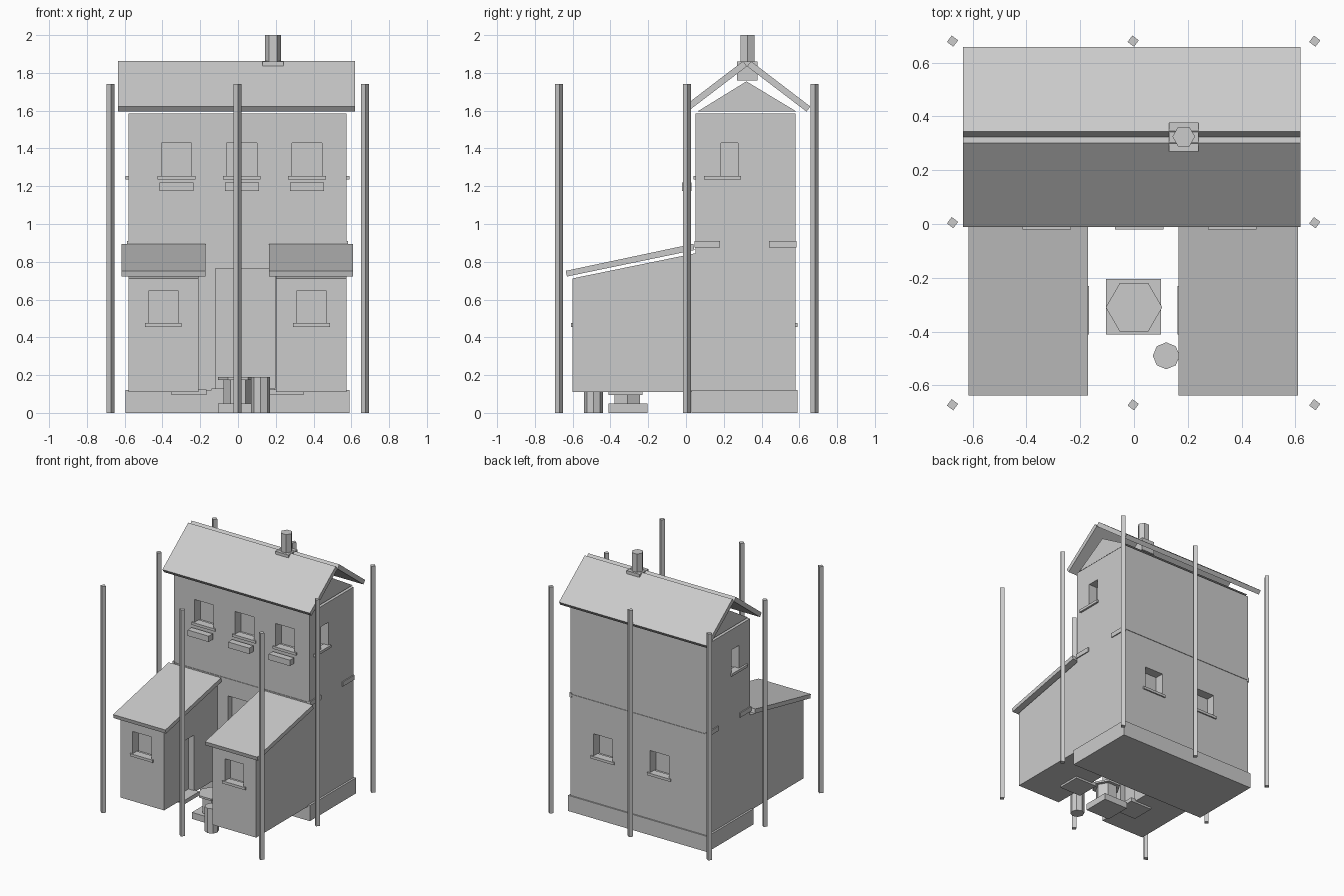
import bpy, bmesh, math
from mathutils import Matrix

cube = bpy.data.objects.get("Cube")
if cube:
    bpy.data.objects.remove(cube, do_unlink=True)

GREY = (0.6, 0.6, 0.6, 1)
stone = bpy.data.materials.new("plain_grey")
stone.use_nodes = True
stone.diffuse_color = GREY
stone.node_tree.nodes["Principled BSDF"].inputs["Base Color"].default_value = GREY


def finish(name, bm):
    bmesh.ops.recalc_face_normals(bm, faces=bm.faces)
    mesh = bpy.data.meshes.new(name)
    bm.to_mesh(mesh)
    bm.free()
    mesh.materials.append(stone)
    obj = bpy.data.objects.new(name, mesh)
    bpy.context.collection.objects.link(obj)
    return obj


def add_box(bm, x, y, z):
    size = Matrix.Diagonal((x[1] - x[0], y[1] - y[0], z[1] - z[0], 1))
    mid = Matrix.Translation((sum(x) / 2, sum(y) / 2, sum(z) / 2))
    bmesh.ops.create_cube(bm, size=1, matrix=mid @ size)


def boxes(name, *ranges):
    bm = bmesh.new()
    for r in ranges:
        add_box(bm, *r)
    return finish(name, bm)


def extrude_x(name, x0, x1, outline):
    """Side outline in (y, z) extruded along x."""
    bm = bmesh.new()
    face = bm.faces.new([bm.verts.new((x0, y, z)) for y, z in outline])
    moved = bmesh.ops.extrude_face_region(bm, geom=[face])["geom"]
    verts = [v for v in moved if isinstance(v, bmesh.types.BMVert)]
    bmesh.ops.translate(bm, verts=verts, vec=(x1 - x0, 0, 0))
    return finish(name, bm)


def prism(name, sides, radius, x, y, z0, z1, turn=0):
    bm = bmesh.new()
    place = Matrix.Translation((x, y, (z0 + z1) / 2)) @ Matrix.Rotation(turn, 4, "Z")
    bmesh.ops.create_cone(bm, cap_ends=True, segments=sides, radius1=radius,
                          radius2=radius, depth=z1 - z0, matrix=place)
    return finish(name, bm)


def carve(wall, ranges):
    """Cut recesses into a wall and drop the cutter."""
    cutter = boxes("cutter", *ranges)
    cutter.hide_render = True
    mod = wall.modifiers.new("recesses", "BOOLEAN")
    mod.operation = "DIFFERENCE"
    mod.solver = "EXACT"
    mod.object = cutter
    bpy.context.view_layer.objects.active = wall
    bpy.ops.object.modifier_apply(modifier=mod.name)
    bpy.data.objects.remove(cutter, do_unlink=True)


# Main house: plinth, walls with recessed openings, gable block
boxes("plinth", ((-0.595, 0.59), (0.03, 0.59), (0, 0.12)))
house = boxes("house_walls", ((-0.58, 0.575), (0.05, 0.58), (0.11, 1.585)))
upper_x = (-0.325, 0.02, 0.365)
back_x = (-0.18, 0.3)
HALF = 0.08
UPPER = (1.25, 1.43)
LOWER = (0.47, 0.645)
holes = [((x - HALF, x + HALF), (0, 0.12), UPPER) for x in upper_x]
holes += [((x - HALF, x + HALF), (0.51, 0.65), LOWER) for x in back_x]
holes += [(x, (0.185, 0.275), UPPER) for x in ((-0.65, -0.51), (0.505, 0.65))]
holes.append(((-0.12, 0.195), (0, 0.1), (0.125, 0.765)))
carve(house, holes)
extrude_x("gable_block", -0.57, 0.565, [(0.06, 1.595), (0.585, 1.595), (0.32, 1.755)])

# Window sills and floating flower boxes
for x in upper_x:
    boxes("upper_sill", ((x - 0.1, x + 0.1), (0.04, 0.1), (1.235, 1.255)))
    boxes("flower_box", ((x - 0.09, x + 0.09), (-0.02, 0.03), (1.175, 1.22)))
for x in back_x:
    boxes("back_sill", ((x - 0.1, x + 0.1), (0.53, 0.59), (0.455, 0.475)))
for x in ((-0.595, -0.54), (0.535, 0.59)):
    boxes("gable_sill", (x, (0.095, 0.29), (1.235, 1.255)))
boxes("front_door_sill", ((-0.14, 0.195), (0.03, 0.1), (0.115, 0.13)))

# String course strips on the end walls
for x in ((-0.588, -0.57), (0.565, 0.583)):
    for y in ((0.045, 0.18), (0.44, 0.585)):
        boxes("string_course", (x, y, (0.875, 0.91)))
for y in ((0.046, 0.06), (0.57, 0.584)):
    boxes("floor_line", ((-0.58, 0.575), y, (0.888, 0.9)))

# Main roof: two mirrored slabs and the chimney
RIDGE = 0.323
for side, name in ((-1, "front_roof"), (1, "back_roof")):
    extrude_x(name, -0.635, 0.62, [(RIDGE + side * d, z) for d, z in
              ((0.0, 1.835), (0.021, 1.862), (0.335, 1.622), (0.315, 1.595))])
boxes("chimney_base", ((0.13, 0.24), (0.27, 0.378), (1.76, 1.86)))
prism("chimney_stack", 6, 0.042, 0.185, 0.325, 1.86, 2.0, math.pi / 6)

# Two front wings with lean-to roofs
for side, name in ((-1, "right_wing"), (1, "left_wing")):
    span = lambda a, b: tuple(sorted((side * a - 0.003, side * b - 0.003)))
    x0, x1 = span(0.205, 0.578)
    wing = extrude_x(name, x0, x1, [(-0.6, 0.11), (0.05, 0.11), (0.05, 0.845), (-0.6, 0.712)])
    carve(wing, [(span(0.312, 0.472), (-0.7, -0.53), LOWER),
                 (span(0.1, 0.25), (-0.4, -0.24), (0.125, 0.55))])
    boxes(name + "_sill", (span(0.295, 0.49), (-0.61, -0.55), (0.455, 0.475)))
    boxes(name + "_step", (span(0.165, 0.35), (-0.41, -0.23), (0.095, 0.125)))
    x0, x1 = span(0.168, 0.613)
    extrude_x(name + "_roof", x0, x1,
              [(-0.63, 0.722), (0.045, 0.862), (0.038, 0.895), (-0.637, 0.752)])

# Courtyard table and stump
boxes("table_base", ((-0.105, 0.1), (-0.41, -0.205), (0, 0.05)))
prism("table_stem", 6, 0.078, 0, -0.31, 0.05, 0.175, math.pi / 6)
prism("table_top", 6, 0.105, 0, -0.31, 0.175, 0.19, math.pi / 6)
prism("stump", 8, 0.05, 0.12, -0.49, 0, 0.19)

# Ring of tall posts
for x in (-0.675, -0.003, 0.672):
    for y in (-0.672, 0.005, 0.68):
        if abs(x) > 0.1 or abs(y) > 0.1:
            prism("post", 4, 0.021, x, y, 0, 1.74, math.radians(8))
